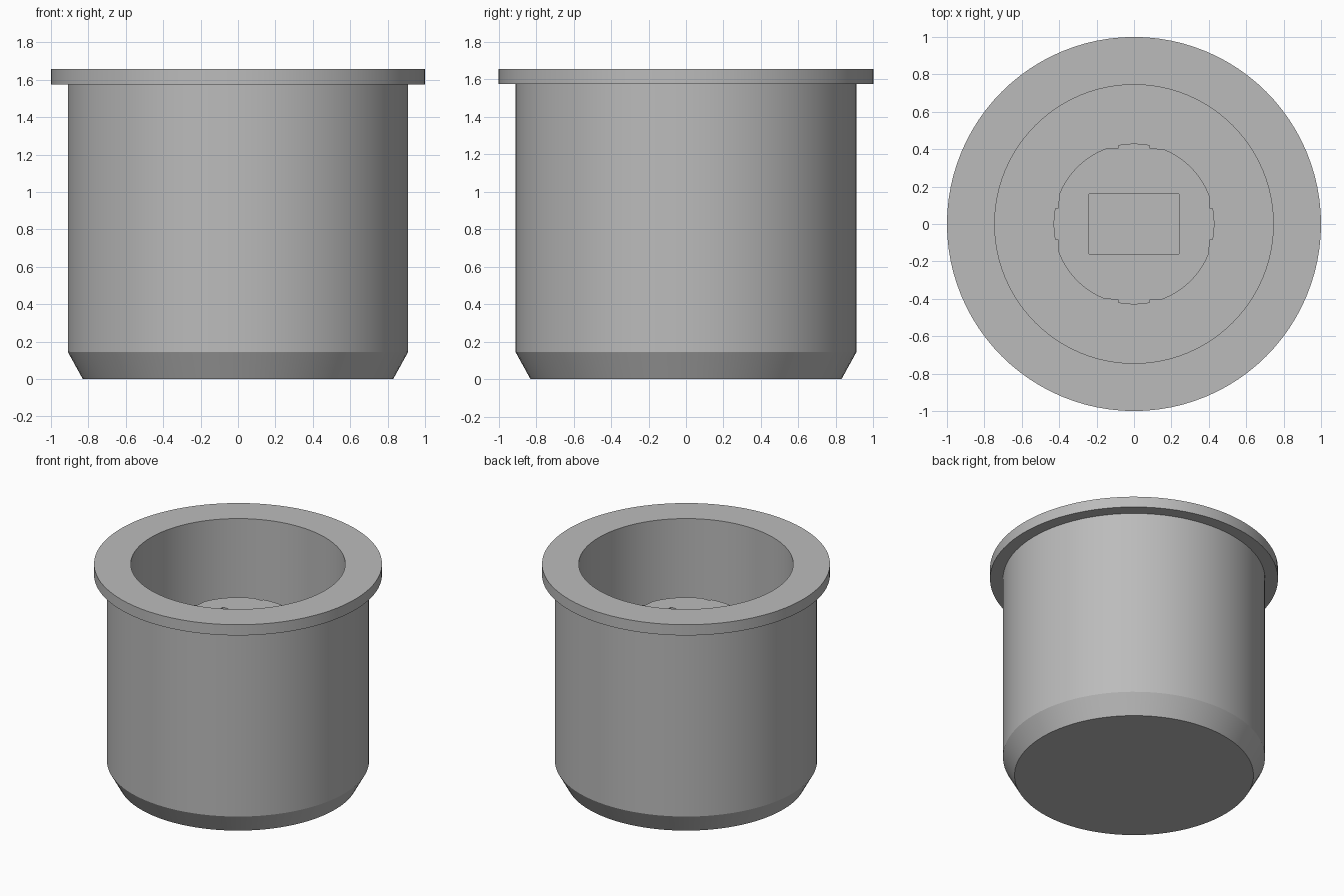
import bpy, bmesh, math

cube = bpy.data.objects.get("Cube")
if cube:
    bpy.data.objects.remove(cube, do_unlink=True)

SEGMENTS = 96

grey = bpy.data.materials.new("plain grey")
colour = (0.5, 0.5, 0.5, 1)
grey.use_nodes = True
grey.diffuse_color = colour
grey.node_tree.nodes["Principled BSDF"].inputs["Base Color"].default_value = colour


def make_object(name, bm):
    bmesh.ops.recalc_face_normals(bm, faces=bm.faces)
    mesh = bpy.data.meshes.new(name)
    bm.to_mesh(mesh)
    bm.free()
    mesh.materials.append(grey)
    obj = bpy.data.objects.new(name, mesh)
    bpy.context.collection.objects.link(obj)
    return obj


def activate(obj):
    bpy.ops.object.select_all(action='DESELECT')
    obj.select_set(True)
    bpy.context.view_layer.objects.active = obj


def lathe(name, profile):
    """Turn a (radius, height) profile around the z axis."""
    bm = bmesh.new()
    verts = [bm.verts.new((r, 0, z)) for r, z in profile]
    edges = [bm.edges.new(pair) for pair in zip(verts, verts[1:])]
    bmesh.ops.spin(bm, geom=verts + edges, cent=(0, 0, 0), axis=(0, 0, 1),
                   angle=math.tau, steps=SEGMENTS)
    bmesh.ops.remove_doubles(bm, verts=bm.verts, dist=0.0005)
    return make_object(name, bm)


# Cup: chamfered foot, straight wall, flange and deep round cavity
FLOOR = 0.17
cup = lathe("cup", [(0, 0), (0.83, 0), (0.91, 0.145), (0.91, 1.575), (1, 1.575),
                    (1, 1.657), (0.745, 1.657), (0.745, FLOOR), (0, FLOOR)])


# Central post: round, flattened on four sides, with a narrow tab on each flat
def post_outline(radius, flat, tab):
    tab_angle = math.asin(tab / radius)
    flat_angle = math.acos(flat / radius)
    tab_arc = [(radius * math.cos(a), radius * math.sin(a))
               for a in (-tab_angle, -tab_angle / 2, 0, tab_angle / 2, tab_angle)]
    span = math.pi / 2 - 2 * flat_angle
    round_arc = [(radius * math.cos(flat_angle + span * i / 20),
                  radius * math.sin(flat_angle + span * i / 20)) for i in range(20)]
    quarter = [(flat, -tab)] + tab_arc + [(flat, tab)] + round_arc
    for turn in range(4):
        c, s = math.cos(turn * math.pi / 2), math.sin(turn * math.pi / 2)
        for x, y in quarter:
            yield x * c - y * s, x * s + y * c


POST_TOP = 1.2
bm = bmesh.new()
base = bm.faces.new([bm.verts.new((x, y, FLOOR - 0.02))
                     for x, y in post_outline(0.43, 0.406, 0.082)])
top = bmesh.ops.extrude_face_region(bm, geom=[base])["geom"]
bmesh.ops.translate(bm, vec=(0, 0, POST_TOP - FLOOR + 0.02),
                    verts=[v for v in top if isinstance(v, bmesh.types.BMVert)])
post = make_object("post", bm)

# Rectangular socket cut down into the post
bm = bmesh.new()
bmesh.ops.create_cube(bm, size=1)
bmesh.ops.scale(bm, vec=(0.48, 0.32, 0.8), verts=bm.verts)
bmesh.ops.translate(bm, vec=(0, 0, POST_TOP), verts=bm.verts)
cutter = make_object("socket_cutter", bm)
cutter.hide_render = True
cut = post.modifiers.new("socket", 'BOOLEAN')
cut.operation = 'DIFFERENCE'
cut.solver = 'EXACT'
cut.object = cutter
activate(post)
bpy.ops.object.modifier_apply(modifier=cut.name)
bpy.data.objects.remove(cutter, do_unlink=True)

# Smooth round walls, crisp rims
for obj in (cup, post):
    activate(obj)
    bpy.ops.object.shade_smooth_by_angle(angle=math.radians(25))
